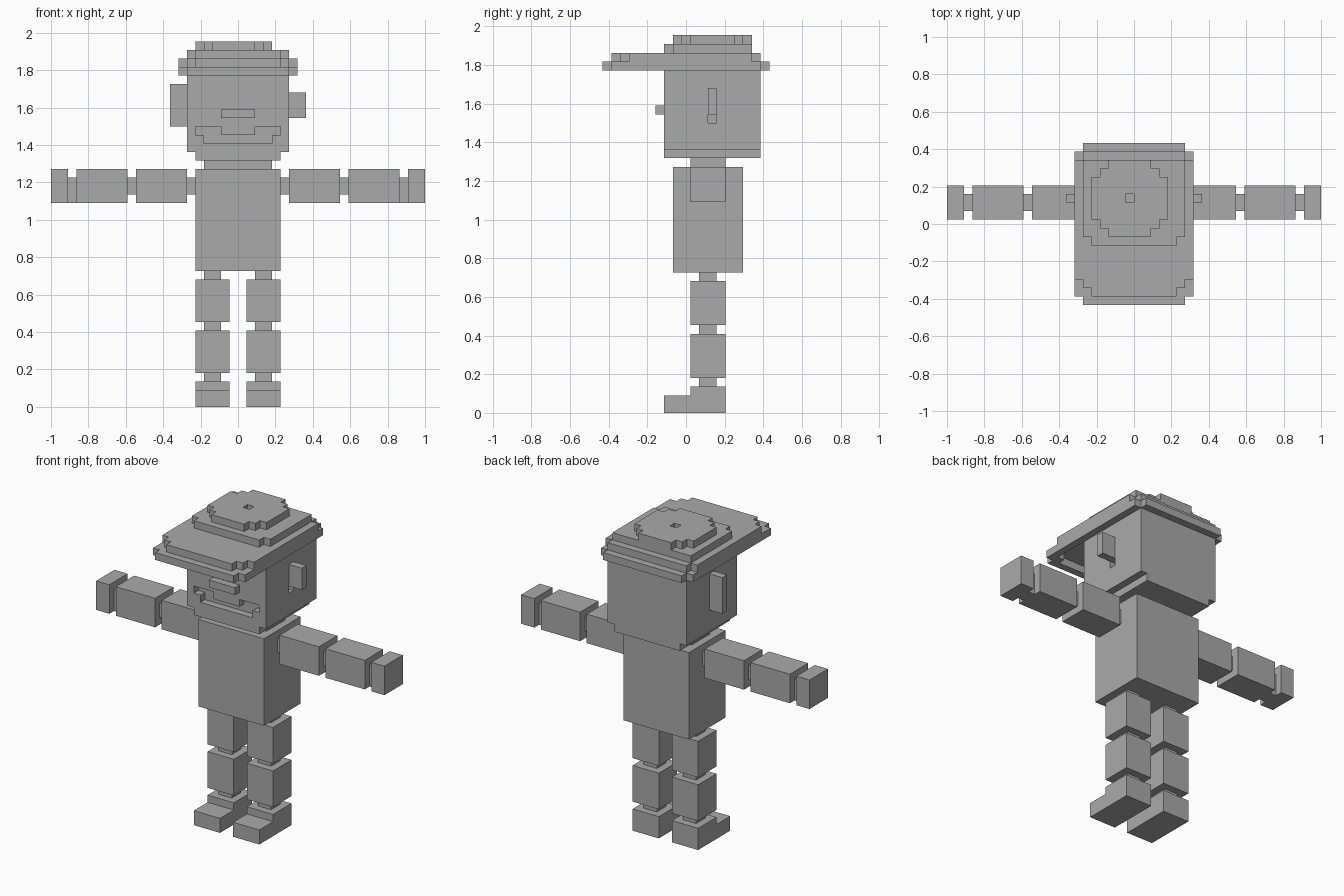
import bpy
import bmesh
from itertools import product
from mathutils import Vector

default = bpy.data.objects.get("Cube")
if default:
    bpy.data.objects.remove(default, do_unlink=True)

UNIT = 2 / 44      # edge of one block
Y_MID = 9.5        # depth of the model's centre, in blocks

grey = bpy.data.materials.new("plain_grey")
grey.use_nodes = True
COLOUR = (0.4, 0.4, 0.4, 1)
grey.diffuse_color = COLOUR
grey.node_tree.nodes["Principled BSDF"].inputs["Base Color"].default_value = COLOUR


def cells(boxes):
    """Blocks covered by boxes given as (x0, x1, y0, y1, z0, z1)."""
    return {c for b in boxes
            for c in product(range(b[0], b[1]), range(b[2], b[3]), range(b[4], b[5]))}


def part(name, boxes, cuts=()):
    """One mesh holding only the outer skin of the blocks."""
    solid = cells(boxes) - cells(cuts)
    bm = bmesh.new()
    verts = {}

    def vert(p):
        if p not in verts:
            verts[p] = bm.verts.new(Vector((p[0], p[1] - Y_MID, p[2])) * UNIT)
        return verts[p]

    for cell in solid:
        for axis, side in product(range(3), (0, 1)):
            beside = list(cell)
            beside[axis] += 2 * side - 1
            if tuple(beside) in solid:
                continue
            u, v = (axis + 1) % 3, (axis + 2) % 3
            ring = []
            for du, dv in ((0, 0), (1, 0), (1, 1), (0, 1)):
                p = list(cell)
                p[axis] += side
                p[u] += du
                p[v] += dv
                ring.append(vert(tuple(p)))
            bm.faces.new(ring if side else ring[::-1])
    bmesh.ops.dissolve_limit(bm, angle_limit=0.01, verts=bm.verts[:], edges=bm.edges[:])
    mesh = bpy.data.meshes.new(name)
    bm.to_mesh(mesh)
    bm.free()
    mesh.materials.append(grey)
    obj = bpy.data.objects.new(name, mesh)
    bpy.context.scene.collection.objects.link(obj)


def pair(name, boxes):
    """A left part and its mirror image."""
    part("left_" + name, boxes)
    part("right_" + name, [(-b[1], -b[0], *b[2:]) for b in boxes])


def wide(half, y0, y1, z0, z1):
    """A box centred on x = 0."""
    return (-half, half, y0, y1, z0, z1)


# Legs
pair("foot", [(1, 5, 7, 14, 0, 2), (1, 5, 10, 14, 2, 3)])
pair("shin", [(1, 5, 10, 14, 4, 9)])
pair("thigh", [(1, 5, 10, 14, 10, 15)])
for joint, z in (("ankle", 3), ("knee", 9), ("hip", 15)):
    pair(joint, [(2, 4, 11, 13, z, z + 1)])

# Body
part("torso", [wide(5, 8, 16, 16, 28)])
part("neck", [wide(4, 10, 14, 28, 29)])

# Arms
for limb, x0, x1 in (("upper_arm", 6, 12), ("forearm", 13, 19), ("hand", 20, 22)):
    pair(limb, [(x0, x1, 10, 14, 24, 28)])
for joint, x, z in (("shoulder", 5, 25), ("elbow", 12, 25), ("wrist", 19, 24)):
    pair(joint, [(x, x + 1, 11, 13, z, 27)])

# Head with a recessed smile and a small ear socket
part("head",
     [wide(5, 7, 18, 29, 30), wide(6, 7, 18, 30, 39)],
     [wide(4, 7, 8, 31, 32), (-5, -2, 7, 8, 32, 33), (2, 5, 7, 8, 32, 33),
      (5, 6, 12, 13, 33, 34)])
part("nose", [wide(2, 6, 7, 34, 35)])
part("left_ear", [(6, 8, 12, 13, 34, 37)])
part("right_ear", [(-8, -6, 12, 13, 33, 38)])

# Hat: brim hollow underneath, then stepped crown
part("hat_brim",
     [wide(6, 0, 19, 39, 40), wide(7, 1, 18, 39, 40),
      wide(5, 1, 2, 40, 41), wide(6, 2, 18, 40, 41), wide(7, 3, 17, 40, 41)],
     [wide(5, 1, 2, 39, 40), wide(6, 2, 18, 39, 40)])
part("hat_crown", [wide(5, 7, 8, 41, 42), wide(6, 8, 17, 41, 42)])
part("hat_top",
     [(-3, 2, 8, 17, 42, 43), (-4, 3, 9, 16, 42, 43), (-5, 4, 10, 15, 42, 43)],
     [(-1, 0, 12, 13, 42, 43)])
